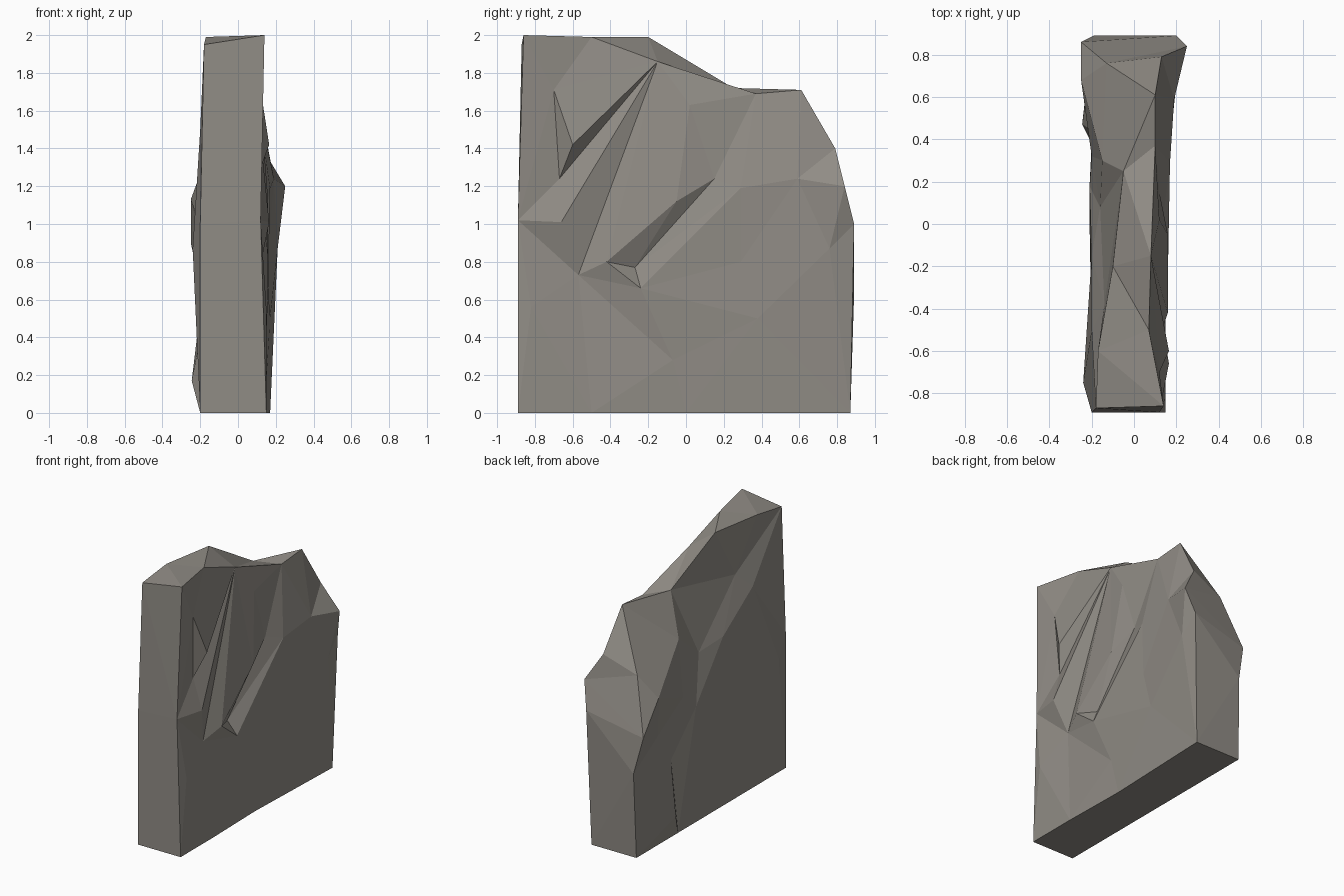
import bpy, bmesh
from mathutils import Vector
from mathutils.geometry import delaunay_2d_cdt

if "Cube" in bpy.data.objects:
    bpy.data.objects.remove(bpy.data.objects["Cube"])

# Matching outlines (x, y, z) of the two broad sides: front foot, over the top, back foot, underside
right_rim = [(.15, -.89, 0), (.12, -.89, 1.02), (.14, -.86, 2), (.07, -.5, 1.99), (.08, -.15, 1.86),
             (.1, .37, 1.69), (.1, .61, 1.71), (.13, .79, 1.4), (.25, .84, 1.2), (.2, .89, 1),
             (.17, .87, 0), (.14, 0, 0), (.15, -.5, 0)]
left_rim = [(-.2, -.89, 0), (-.2, -.89, 1.0), (-.18, -.87, 1.95), (-.17, -.6, 1.99), (-.1, -.2, 1.99),
            (-.05, .25, 1.72), (.1, .61, 1.71), (-.13, .76, 1.3), (-.25, .86, .9), (-.19, .89, .63),
            (-.2, .87, 0), (-.2, .38, 0), (-.2, -.2, 0)]

# Ridge and groove points inside each side
right_in = [(.12, -.7, 1.71), (.1, -.67, 1.24), (.165, -.6, 1.42), (.165, -.66, 1.01), (.11, -.57, .73),
            (.16, -.42, .8), (.16, -.05, 1.12), (.12, .15, 1.24), (.1, -.27, .77), (.16, -.24, .66),
            (.17, .29, 1.19), (.19, .59, 1.24), (.21, .76, .87), (.16, .29, .8), (.17, .38, .5),
            (.145, -.07, .28), (.15, -.82, .56), (.12, .02, 1.63)]
left_in = [(-.2, -.5, 1.5), (-.2, -.15, 1.26), (-.21, .18, .87), (-.14, -.38, 1.62), (-.16, .08, 1.22),
           (-.2, .32, .99), (-.17, .42, .55), (-.245, .47, .17), (-.25, .68, 1.13), (-.16, .56, .78),
           (-.15, .3, 1.4), (-.24, -.75, .87), (-.2, -.55, .72), (-.21, 0, .5)]

# Crease lines as chains: numbers below 13 are rim points, 13 and up are inner points
right_creases = [(13, 14, 15, 13), (14, 4, 15), (14, 16, 4, 17, 16), (17, 18, 19, 20, 21, 18),
                 (20, 23, 22, 21), (23, 24, 8, 25, 24), (20, 5), (23, 26, 27), (17, 28)]
left_creases = [(2, 13, 14, 15, 11), (2, 16, 17, 18), (18, 19, 11), (7, 21, 22), (24, 25, 15), (1, 24)]


def side(bm, rim, inner, creases):
    """Triangulate one rocky side in the y-z plane and return its rim vertices."""
    pts = rim + inner
    edges = [(a, b) for c in creases for a, b in zip(c, c[1:])]
    co, _, faces, orig, _, _ = delaunay_2d_cdt(
        [Vector(p[1:]) for p in pts], edges, [list(range(len(rim)))], 1, 1e-5)
    verts, made = {}, []
    for i, src in enumerate(orig):
        if src:
            v = bm.verts.new(pts[src[0]])
            for s in src:
                verts[s] = v
        else:  # crossing of two creases: take the nearest depth
            near = min(pts, key=lambda p: (Vector(p[1:]) - co[i]).length)
            v = bm.verts.new((near[0], co[i].x, co[i].y))
        made.append(v)
    for f in faces:
        bm.faces.new([made[i] for i in f])
    return [verts[i] for i in range(len(rim))]


bm = bmesh.new()
a = side(bm, right_rim, right_in, right_creases)
b = side(bm, left_rim, left_in, left_creases)

# Front, top, back and underside join the two rims
n = len(a)
for i in range(n):
    j = (i + 1) % n
    bm.faces.new((a[i], a[j], b[j], b[i]))
bmesh.ops.remove_doubles(bm, verts=bm.verts[:], dist=.001)
bmesh.ops.triangulate(bm, faces=[f for f in bm.faces if len(f.verts) > 3])
bmesh.ops.recalc_face_normals(bm, faces=bm.faces[:])

mesh = bpy.data.meshes.new("rock_slab")
bm.to_mesh(mesh)
bm.free()
stone = bpy.data.materials.new("warm grey stone")
stone.diffuse_color = (.28, .262, .235, 1)
stone.use_nodes = True
stone.node_tree.nodes["Principled BSDF"].inputs["Base Color"].default_value = stone.diffuse_color
mesh.materials.append(stone)
bpy.context.collection.objects.link(bpy.data.objects.new("rock_slab", mesh))
